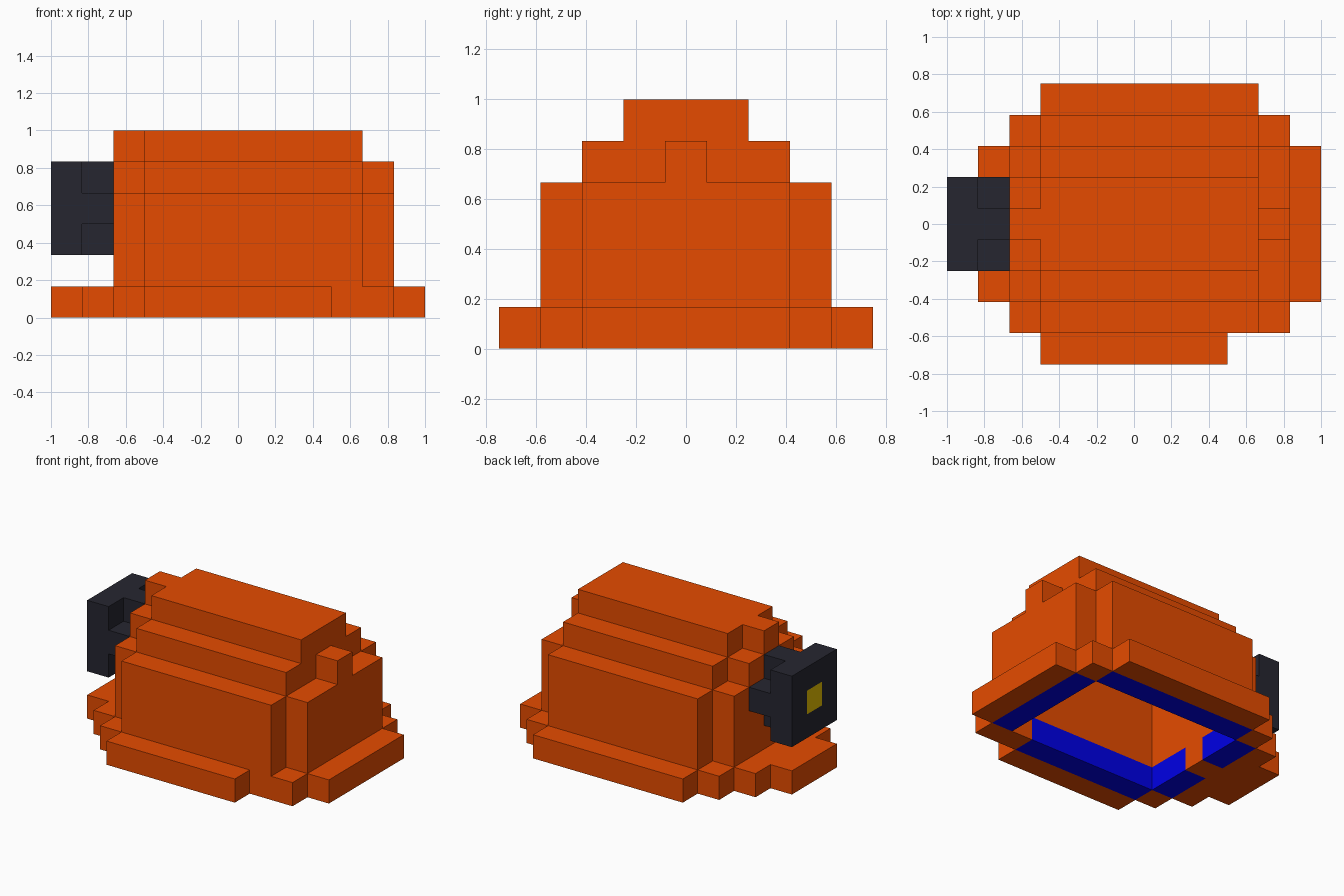
import bpy, bmesh

if "Cube" in bpy.data.objects:
    bpy.data.objects.remove(bpy.data.objects["Cube"])

U = 1 / 6  # size of one block


def lin(h):
    out = []
    for i in (0, 2, 4):
        c = int(h[i:i + 2], 16) / 255
        out.append(c / 12.92 if c <= 0.04045 else ((c + 0.055) / 1.055) ** 2.4)
    return (*out, 1)


def material(name, h):
    m = bpy.data.materials.new(name)
    m.diffuse_color = lin(h)
    m.use_nodes = True
    m.node_tree.nodes["Principled BSDF"].inputs["Base Color"].default_value = m.diffuse_color
    return m


ORANGE = material("orange", "E64B00")
DARK = material("charcoal", "262630")
BLUE = material("blue", "0000E6")
YELLOW = material("yellow", "E6BE00")


def box(x0, x1, n, z0, z1):
    """Blocks from x0 to x1 and z0 to z1, n rows to each side of the middle row."""
    return {(x, y, z) for x in range(x0, x1) for y in range(-n, n + 1) for z in range(z0, z1)}


# Stepped shell, hollow underneath
shell = (box(-3, 4, 3, 1, 4) | box(-4, 5, 2, 1, 4)        # lower walls
         | box(-3, 4, 2, 4, 5) | box(-4, -3, 1, 4, 5) | box(4, 5, 0, 4, 5)  # shoulder
         | box(-3, 4, 1, 5, 6) | box(-4, -3, 0, 5, 6))    # roof
shell -= box(-3, 4, 2, 1, 4) | box(-3, 3, 1, 4, 5)

# Blue collar inside the foot, with two orange blocks in it
footprint = box(-3, 4, 3, 0, 1) | box(-4, 5, 2, 0, 1)
hole = box(-3, 4, 2, 0, 1)
collar = footprint - hole - {(-4, 0, 0), (3, -3, 0)}

# Wide rim on the ground; one front corner block is missing
rim = box(-3, 4, 4, 0, 1) | box(-4, 5, 3, 0, 1) | box(-5, 6, 2, 0, 1) | box(-6, 6, 1, 0, 1)
rim -= hole | collar | {(3, -4, 0)}

# Square end plate on a cross-shaped mount
plate = box(-6, -5, 1, 2, 5)
mount = box(-5, -4, 0, 2, 5) | box(-5, -4, 1, 3, 4)

SOLID = shell | collar | rim | plate | mount
SIDES = [(a, s) for a in range(3) for s in (-1, 1)]


def build(name, cells, mats, pick=lambda cell, axis, sign: 0):
    """Make the outer faces of a group of blocks."""
    bm = bmesh.new()
    for c in sorted(cells):
        for axis, sign in SIDES:
            near = list(c)
            near[axis] += sign
            if tuple(near) in SOLID:
                continue
            u, v = (axis + 1) % 3, (axis + 2) % 3
            corners = []
            for du, dv in ((0, 0), (1, 0), (1, 1), (0, 1)):
                p = [c[0], c[1] - 0.5, c[2]]
                p[axis] += sign > 0
                p[u] += du
                p[v] += dv
                corners.append(bm.verts.new([k * U for k in p]))
            f = bm.faces.new(corners if sign > 0 else corners[::-1])
            f.material_index = pick(c, axis, sign)
    bmesh.ops.remove_doubles(bm, verts=bm.verts, dist=0.001)
    me = bpy.data.meshes.new(name)
    bm.to_mesh(me)
    bm.free()
    for m in mats:
        me.materials.append(m)
    bpy.context.collection.objects.link(bpy.data.objects.new(name, me))


build("shell", shell, [ORANGE])
build("inner_collar", collar, [BLUE])
build("ground_rim", rim, [ORANGE])
build("end_mount", mount, [DARK])
# The middle outer face of the plate is yellow
build("end_plate", plate, [DARK, YELLOW],
      lambda c, axis, sign: int(c == (-6, 0, 3) and axis == 0 and sign < 0))
